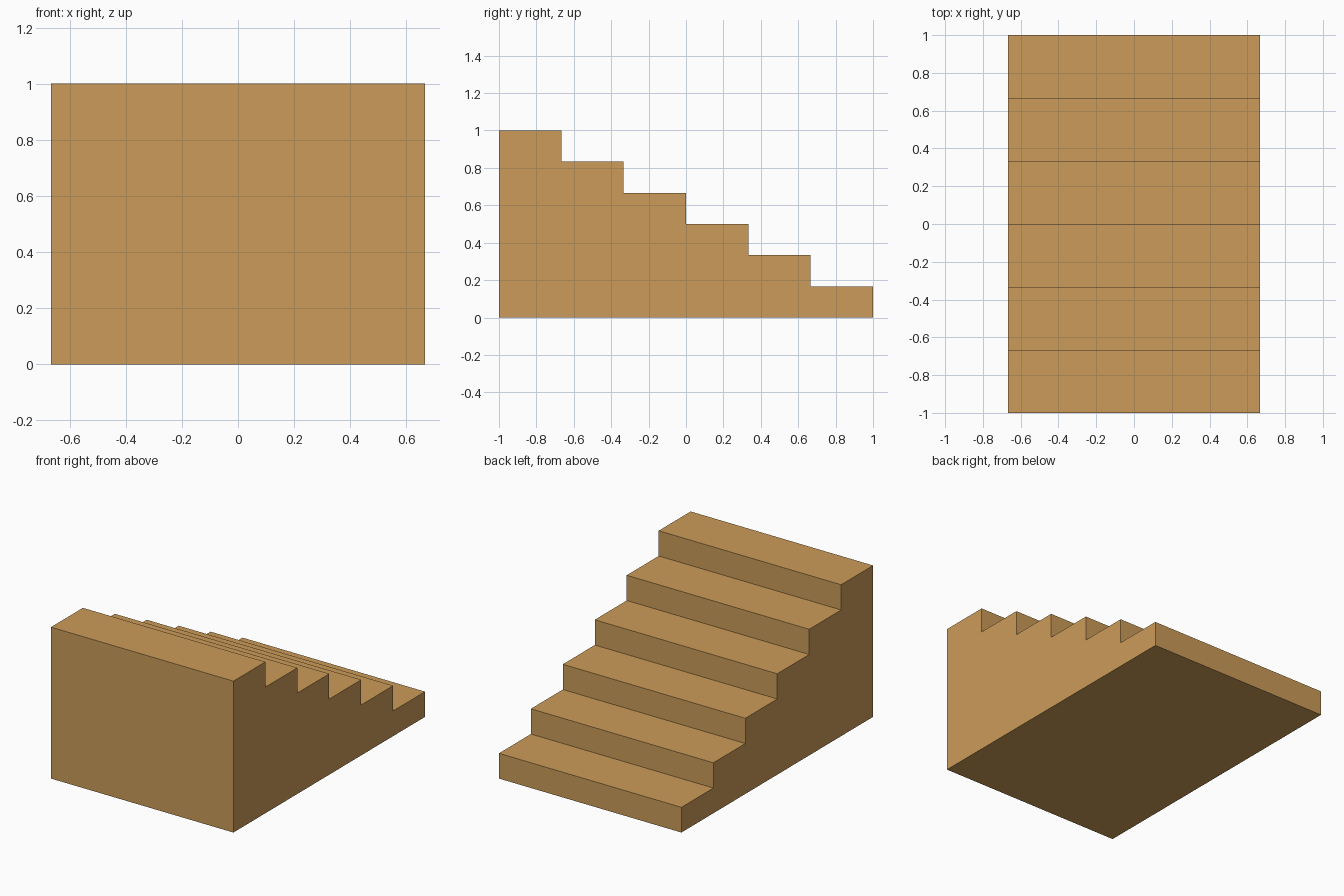
import bpy
import bmesh

if "Cube" in bpy.data.objects:
    bpy.data.objects.remove(bpy.data.objects["Cube"])

STEPS = 6
HALF_WIDTH = 2 / 3
RUN = 2 / STEPS
RISE = 1 / STEPS

# Side profile in (y, z): base line, then the steps climbing towards the front
profile = [(-1, 0), (1, 0)]
for i in range(STEPS):
    y, z = 1 - i * RUN, (i + 1) * RISE
    profile += [(y, z), (y - RUN, z)]

# Extrude the profile across the width
bm = bmesh.new()
side = bm.faces.new([bm.verts.new((-HALF_WIDTH, y, z)) for y, z in profile])
extruded = bmesh.ops.extrude_face_region(bm, geom=[side], use_keep_orig=True)
moved = [v for v in extruded["geom"] if isinstance(v, bmesh.types.BMVert)]
bmesh.ops.translate(bm, verts=moved, vec=(2 * HALF_WIDTH, 0, 0))
bmesh.ops.recalc_face_normals(bm, faces=bm.faces)

mesh = bpy.data.meshes.new("staircase")
bm.to_mesh(mesh)
bm.free()
stairs = bpy.data.objects.new("staircase", mesh)
bpy.context.collection.objects.link(stairs)

# Warm wood colour
wood = bpy.data.materials.new("wood")
wood.diffuse_color = (0.6, 0.33, 0.1, 1)
wood.use_nodes = True
wood.node_tree.nodes["Principled BSDF"].inputs["Base Color"].default_value = wood.diffuse_color
mesh.materials.append(wood)
